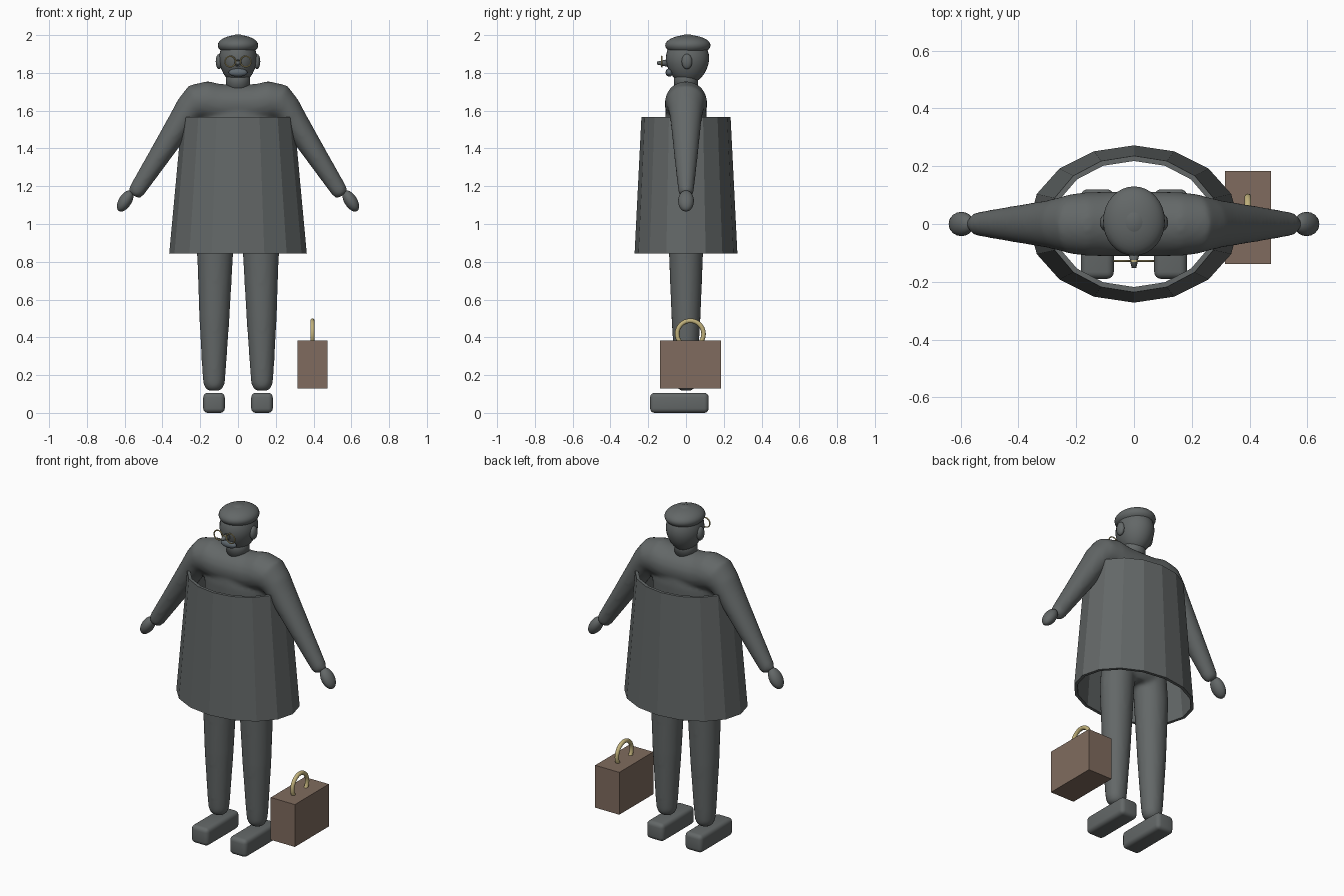
import bpy, bmesh, math
from mathutils import Vector, Matrix

if "Cube" in bpy.data.objects:
    bpy.data.objects.remove(bpy.data.objects["Cube"])


def material(name, rgb):
    m = bpy.data.materials.new(name)
    m.diffuse_color = (*rgb, 1)
    m.use_nodes = True
    m.node_tree.nodes["Principled BSDF"].inputs["Base Color"].default_value = m.diffuse_color
    return m


GREY = material("charcoal grey", (0.125, 0.137, 0.137))
LIP = material("slate grey", (0.12, 0.145, 0.165))
BROWN = material("leather brown", (0.215, 0.148, 0.112))
GOLD = material("pale brass", (0.53, 0.44, 0.2))


def finish(name, bm, mat, smooth=True):
    bmesh.ops.recalc_face_normals(bm, faces=bm.faces)
    for f in bm.faces:
        f.smooth = smooth
    me = bpy.data.meshes.new(name)
    bm.to_mesh(me)
    bm.free()
    me.materials.append(mat)
    ob = bpy.data.objects.new(name, me)
    bpy.context.collection.objects.link(ob)
    return ob


def loft(bm, stations, seg=24):
    """Capped tube; stations are (x, z, radius in the xz plane, radius in y)."""
    pts = [Vector((s[0], 0, s[1])) for s in stations]
    rings = []
    for i, (x, z, r, ry) in enumerate(stations):
        t = (pts[min(i + 1, len(pts) - 1)] - pts[max(i - 1, 0)]).normalized()
        side = Vector((-t.z, 0, t.x))
        rings.append([bm.verts.new(pts[i] + side * r * math.cos(a) + Vector((0, ry * math.sin(a), 0)))
                      for a in (2 * math.pi * k / seg for k in range(seg))])
    for a, b in zip(rings, rings[1:]):
        for k in range(seg):
            n = (k + 1) % seg
            bm.faces.new((a[k], a[n], b[n], b[k]))
    bm.faces.new(rings[0])
    bm.faces.new(rings[-1])


def ellipsoid(name, loc, size, mat, rot=0, seg=24, taper=0):
    bm = bmesh.new()
    bmesh.ops.create_uvsphere(bm, u_segments=seg, v_segments=seg // 2, radius=1)
    for v in bm.verts:
        if v.co.z < 0:
            k = 1 + taper * v.co.z
            v.co.x *= k
            v.co.y *= k
    m = Matrix.Translation(loc) @ Matrix.Rotation(rot, 4, 'Y') @ Matrix.Diagonal((*size, 1))
    bmesh.ops.transform(bm, matrix=m, verts=bm.verts)
    return finish(name, bm, mat)


def box(name, lo, hi, mat, bevel=0):
    lo, hi = Vector(lo), Vector(hi)
    bm = bmesh.new()
    bmesh.ops.create_cube(bm, size=1)
    for v in bm.verts:
        v.co = (lo + hi) / 2 + v.co * (hi - lo)
    if bevel:
        bmesh.ops.bevel(bm, geom=bm.edges[:], offset=bevel, segments=4, profile=0.5, affect='EDGES')
    ob = finish(name, bm, mat, False)
    if bevel:
        bpy.context.view_layer.objects.active = ob
        ob.select_set(True)
        bpy.ops.object.shade_smooth_by_angle(angle=math.radians(40))
        ob.select_set(False)
    return ob


def ring(name, loc, major, minor, axis, mat):
    bpy.ops.mesh.primitive_torus_add(location=loc, major_radius=major, minor_radius=minor,
                                     major_segments=32, minor_segments=10,
                                     rotation=(0, math.pi / 2, 0) if axis == 'X' else (math.pi / 2, 0, 0))
    ob = bpy.context.object
    ob.name = name
    ob.data.materials.append(mat)
    bpy.ops.object.shade_smooth()
    ob.select_set(False)


# Body: arms, torso and legs blended into one soft skin
bm = bmesh.new()
arm = [(0.10, 1.637, 0.104, 0.112), (0.165, 1.65, 0.107, 0.11), (0.215, 1.642, 0.102, 0.104),
       (0.255, 1.605, 0.083, 0.092), (0.293, 1.553, 0.072, 0.083), (0.42, 1.355, 0.057, 0.062),
       (0.535, 1.178, 0.044, 0.042), (0.548, 1.158, 0.037, 0.035), (0.553, 1.150, 0.022, 0.022)]
loft(bm, [(-x, z, r, ry) for x, z, r, ry in reversed(arm)] + [(0, 1.635, 0.103, 0.113)] + arm)
loft(bm, [(0, 0.92, 0.14, 0.07), (0, 0.95, 0.19, 0.095), (0, 1.05, 0.205, 0.105),
          (0, 1.3, 0.2, 0.105), (0, 1.55, 0.21, 0.112), (0, 1.66, 0.17, 0.1)])
for s in (-1, 1):
    loft(bm, [(s * 0.127, 0.117, 0.028, 0.028), (s * 0.127, 0.128, 0.045, 0.045),
              (s * 0.127, 0.155, 0.057, 0.055), (s * 0.127, 0.21, 0.062, 0.06),
              (s * 0.125, 0.5, 0.08, 0.077), (s * 0.121, 0.85, 0.096, 0.091),
              (s * 0.11, 1.0, 0.095, 0.09)])
body = finish("body", bm, GREY)
skin = body.modifiers.new("Blend", 'REMESH')
skin.mode = 'VOXEL'
skin.voxel_size = 0.012
skin.use_smooth_shade = True
soft = body.modifiers.new("Soften", 'SMOOTH')
soft.factor = 0.5
soft.iterations = 6

# Coat: open sixteen-sided flared shell
bm = bmesh.new()
shell = [(0.364, 0.272, 0.845), (0.297, 0.236, 1.566), (0.279, 0.218, 1.566), (0.346, 0.254, 0.845)]
loops = [[bm.verts.new((rx * math.cos(k * math.pi / 8), ry * math.sin(k * math.pi / 8), z))
          for k in range(16)] for rx, ry, z in shell]
for i in range(4):
    a, b = loops[i], loops[(i + 1) % 4]
    for k in range(16):
        n = (k + 1) % 16
        bm.faces.new((a[k], a[n], b[n], b[k]))
finish("coat", bm, GREY, False)

# Neck, head and cap
bm = bmesh.new()
loft(bm, [(0, 1.70, 0.064, 0.064), (0, 1.82, 0.064, 0.064)])
finish("neck", bm, GREY)
ellipsoid("head", (0, 0.008, 1.872), (0.1, 0.115, 0.132), GREY, seg=32, taper=0.1)
ellipsoid("cap", (0, 0.01, 1.946), (0.107, 0.12, 0.054), GREY, seg=32)

# Face: nose cone, moustache, spectacles
bm = bmesh.new()
bmesh.ops.create_cone(bm, cap_ends=True, segments=16, radius1=0.02, radius2=0.008, depth=0.055,
                      matrix=Matrix.Translation((0, -0.125, 1.852)) @ Matrix.Rotation(math.pi / 2, 4, 'X'))
finish("nose", bm, GREY)
ellipsoid("moustache", (0, -0.088, 1.802), (0.05, 0.02, 0.022), LIP)
for s, side in ((-1, "left"), (1, "right")):
    ring(side + "_spectacle_rim", (s * 0.041, -0.128, 1.86), 0.028, 0.0035, 'Y', GOLD)
    ellipsoid(side + "_ear", (s * 0.1, 0.005, 1.86), (0.018, 0.028, 0.04), GREY)
    ellipsoid(side + "_hand", (s * 0.597, 0, 1.122), (0.034, 0.042, 0.063), GREY, rot=-s * 0.56)
    box(side + "_shoe", (s * 0.127 - 0.057, -0.19, 0), (s * 0.127 + 0.057, 0.12, 0.106), GREY, 0.024)
box("spectacle_bridge", (-0.014, -0.131, 1.860), (0.014, -0.125, 1.866), GOLD)

# Briefcase with ring handle
box("briefcase", (0.314, -0.138, 0.13), (0.474, 0.184, 0.384), BROWN)
ring("briefcase_handle", (0.394, 0.023, 0.418), 0.07, 0.012, 'X', GOLD)
